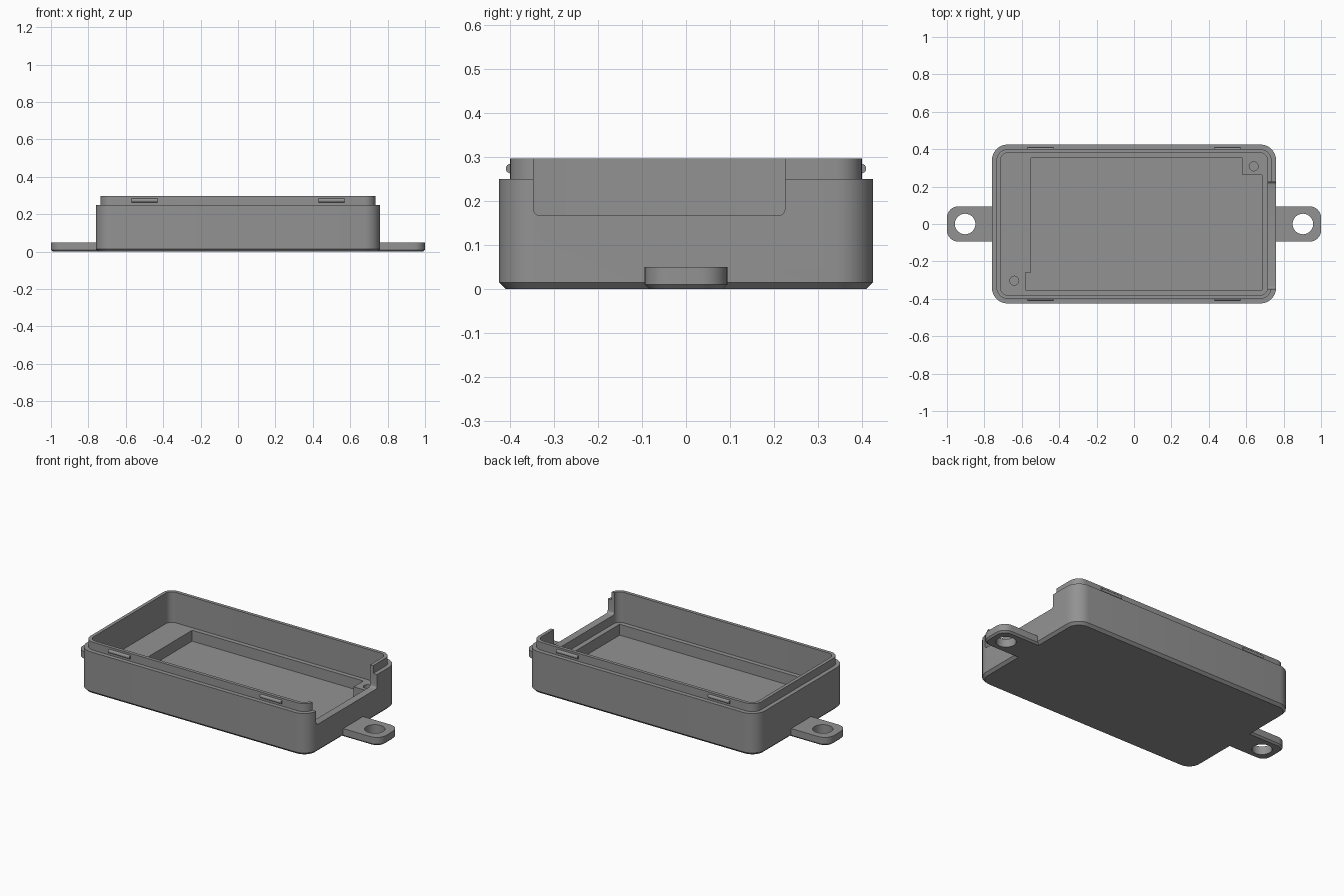
import bpy, bmesh, math
from mathutils import Matrix

if "Cube" in bpy.data.objects:
    bpy.data.objects.remove(bpy.data.objects["Cube"])

grey = bpy.data.materials.new("grey plastic")
grey.diffuse_color = (0.29, 0.29, 0.29, 1)
grey.use_nodes = True
grey.node_tree.nodes["Principled BSDF"].inputs["Base Color"].default_value = grey.diffuse_color


def rounded_rect(x0, x1, y0, y1, radii, steps=8):
    """Counter-clockwise outline; radii start at the lower left corner."""
    corners = [(x0, y0, 1, 1), (x1, y0, -1, 1), (x1, y1, -1, -1), (x0, y1, 1, -1)]
    pts = []
    for i, ((x, y, sx, sy), r) in enumerate(zip(corners, radii)):
        if r <= 0:
            pts.append((x, y))
            continue
        for k in range(steps + 1):
            a = math.pi + (i + k / steps) * math.pi / 2
            pts.append((x + sx * r + r * math.cos(a), y + sy * r + r * math.sin(a)))
    return pts


def loft(name, rings, matrix=Matrix()):
    """Closed solid through outlines given as (points, height)."""
    bm = bmesh.new()
    loops = [[bm.verts.new((x, y, z)) for x, y in pts] for pts, z in rings]
    n = len(loops[0])
    for a, b in zip(loops, loops[1:]):
        for i in range(n):
            j = (i + 1) % n
            bm.faces.new((a[i], a[j], b[j], b[i]))
    bm.faces.new(loops[0][::-1])
    bm.faces.new(loops[-1])
    bmesh.ops.recalc_face_normals(bm, faces=bm.faces)
    bm.transform(matrix)
    mesh = bpy.data.meshes.new(name)
    bm.to_mesh(mesh)
    bm.free()
    mesh.materials.append(grey)
    obj = bpy.data.objects.new(name, mesh)
    bpy.context.collection.objects.link(obj)
    return obj


def activate(obj):
    bpy.ops.object.select_all(action='DESELECT')
    obj.select_set(True)
    bpy.context.view_layer.objects.active = obj


def cut(obj, cutter):
    mod = obj.modifiers.new("cut", 'BOOLEAN')
    mod.operation = 'DIFFERENCE'
    mod.solver = 'EXACT'
    mod.object = cutter
    activate(obj)
    bpy.ops.object.modifier_apply(modifier=mod.name)
    bpy.data.objects.remove(cutter)


def smooth(obj):
    activate(obj)
    bpy.ops.object.shade_smooth_by_angle(angle=math.radians(30))


def circle(x, y, r, n=32):
    return [(x + r * math.cos(t * 2 * math.pi / n), y + r * math.sin(t * 2 * math.pi / n))
            for t in range(n)]


def shell(inset):
    w, d, r = 0.76 - inset, 0.425 - inset, 0.085 - inset
    return rounded_rect(-w, w, -d, d, [r] * 4)


# Tray: chamfered base, outer wall, stepped lip, inside wall down to the ledge
tray = loft("tray", [(shell(0.015), 0), (shell(0), 0.015), (shell(0), 0.25),
                     (shell(0.025), 0.25), (shell(0.025), 0.297),
                     (shell(0.045), 0.297), (shell(0.045), 0.115)])

# Board pocket in the floor
pocket = [(-0.58, -0.353), (0.685, -0.353), (0.685, 0.262), (0.58, 0.262),
          (0.58, 0.353), (-0.55, 0.353), (-0.55, -0.26), (-0.58, -0.26)]
cut(tray, loft("pocket_cutter", [(pocket, 0.05), (pocket, 0.2)]))

# Screw holes in the two ledge corners
for x, y in ((0.64, 0.308), (-0.64, -0.303)):
    hole = circle(x, y, 0.024, 24)
    cut(tray, loft("screw_hole_cutter", [(hole, 0.05), (hole, 0.2)]))

# Opening in the right wall, drawn in y/z and swept along x
opening = rounded_rect(-0.347, 0.225, 0.167, 0.4, (0.015, 0.015, 0, 0), 4)
yz_to_world = Matrix(((0, 0, 1, 0), (1, 0, 0, 0), (0, 1, 0, 0), (0, 0, 0, 1)))
cut(tray, loft("opening_cutter", [(opening, 0.6), (opening, 0.9)], yz_to_world))
smooth(tray)


# Mounting lugs with a bolt hole, one at each end
def lug(inset):
    r = 0.06 - inset
    return rounded_rect(0.735 + inset, 1 - inset, -0.094 + inset, 0.094 - inset, (0, r, r, 0))


for side, angle in (("right", 0), ("left", math.pi)):
    turn = Matrix.Rotation(angle, 4, 'Z')
    tab = loft(side + "_mounting_lug",
               [(lug(0.01), 0), (lug(0), 0.01), (lug(0), 0.05)], turn)
    bolt = circle(0.903, 0, 0.055)
    cut(tab, loft("bolt_hole_cutter", [(bolt, -0.1), (bolt, 0.2)], turn))
    smooth(tab)

# Snap ridges on the front and back of the lip
for side, y in (("front", -0.399), ("back", 0.399)):
    for end, x in (("left", -0.5), ("right", 0.5)):
        ridge = circle(y, 0.274, 0.011, 16)
        smooth(loft(f"{side}_{end}_snap_ridge",
                    [(ridge, x - 0.07), (ridge, x + 0.07)], yz_to_world))
